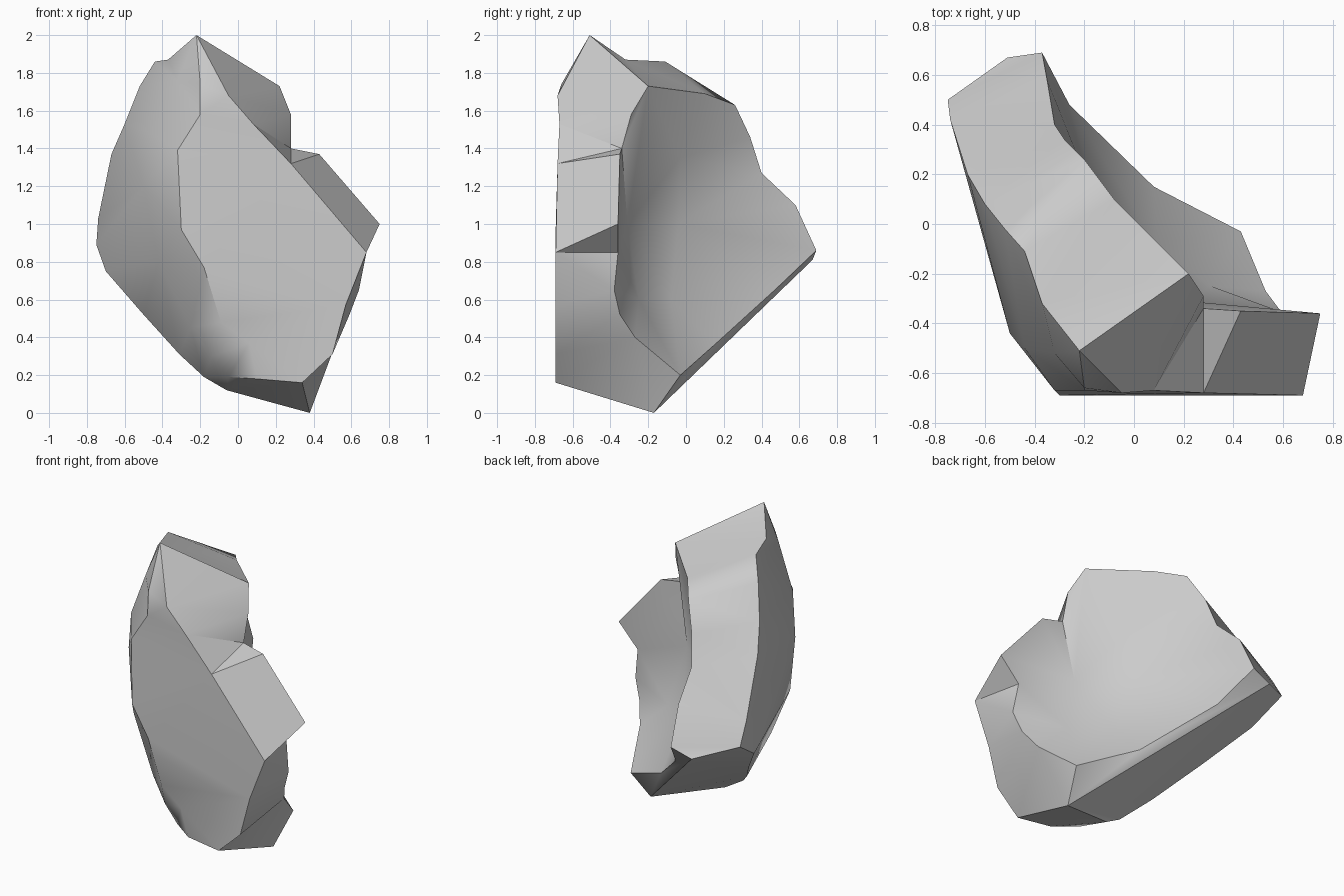
import bpy
import bmesh
import math
from mathutils import Vector

default_cube = bpy.data.objects.get("Cube")
if default_cube:
    bpy.data.objects.remove(default_cube, do_unlink=True)


def path(*points):
    """Turn short coordinate triples into a list of vectors."""
    return [Vector(p) for p in points]


def add_face(bm, points):
    """Add one face, skipping the ones that collapse at a shared corner."""
    unique = []
    for p in points:
        if all((p - q).length > 0.001 for q in unique):
            unique.append(p)
    if len(unique) > 2:
        bm.faces.new([bm.verts.new(p) for p in unique])


def add_strip(bm, first, second):
    """Zip two polylines together, always closing the shorter diagonal."""
    i = j = 0
    while i + 1 < len(first) or j + 1 < len(second):
        can_first = i + 1 < len(first)
        can_second = j + 1 < len(second)
        if can_first and can_second:
            step_first = ((first[i + 1] - second[j]).length
                          < (first[i] - second[j + 1]).length)
        else:
            step_first = can_first
        if step_first:
            add_face(bm, [first[i], first[i + 1], second[j]])
            i += 1
        else:
            add_face(bm, [first[i], second[j + 1], second[j]])
            j += 1


# Corners shared by several broken edges
peak, inner_peak = path((-.22, -.51, 2), (.22, -.2, 1.73))
back_outer, back_tip, back_inner = path(
    (-.75, .5, .89), (-.51, .67, .81), (-.37, .69, .86))
foot, foot_inner = path((.38, -.17, 0), (.43, -.03, .2))
foot_outer, foot_side = path((-.06, -.33, .12), (-.05, -.57, .19))
foot_toe, foot_front = path((.1, -.67, .18), (.34, -.69, .16))

# Upper rim, running from the peak to the back corner
rim_outer = [peak] + path(
    (-.37, -.32, 1.87), (-.44, -.11, 1.86), (-.52, -.02, 1.73),
    (-.6, .08, 1.53), (-.67, .2, 1.37), (-.74, .42, 1.03)) + [back_outer]
rim_inner = [inner_peak] + path(
    (-.08, .1, 1.69), (-.2, .26, 1.63), (-.28, .34, 1.46),
    (-.32, .4, 1.27), (-.35, .58, 1.1)) + [back_inner]

# Lower break, running from the back corner to the foot
break_outer = [back_outer] + path(
    (-.7, .28, .75), (-.5, .05, .52), (-.31, -.2, .31),
    (-.18, -.35, .19)) + [foot_outer]
break_inner = [back_inner] + path(
    (-.26, .48, .66), (.08, .15, .36)) + [foot_inner]

# Notched side, running from the peak down to the foot
notch_front = [peak] + path(
    (-.05, -.68, 1.68), (.08, -.67, 1.53), (.28, -.68, 1.32),
    (.68, -.69, .85), (.57, -.69, .57), (.5, -.69, .31)) + [foot_front]
notch_back = [inner_peak] + path(
    (.28, -.29, 1.58), (.28, -.34, 1.4), (.43, -.35, 1.37),
    (.75, -.36, 1), (.61, -.36, .85), (.64, -.38, .65),
    (.59, -.35, .52), (.53, -.27, .4))

# Outer bulge and the crease that borders the flat front
bulge = [peak] + path(
    (-.32, -.52, 1.76), (-.44, -.5, 1.47), (-.5, -.44, 1.2),
    (-.42, -.5, .8), (-.25, -.54, .45), (-.14, -.57, .3)) + [foot_side]
crease = [peak] + path(
    (-.2, -.66, 1.74), (-.2, -.67, 1.58), (-.32, -.67, 1.39),
    (-.3, -.69, .97), (-.18, -.69, .77), (-.09, -.68, .48),
    (.06, -.69, .37)) + [foot_toe]

# Soft valley and hollow of the inner side
valley = [inner_peak] + path(
    (.21, -.31, 1), (.31, -.25, .6)) + [foot_inner]
hollow = [inner_peak] + path(
    (-.04, -.03, 1.35), (-.1, -.04, 1), (.09, -.08, .6)) + [foot_inner]

bm = bmesh.new()
for first, second in (
        (rim_outer[:3], rim_inner[:3]),
        (rim_outer[2:], rim_inner[2:] + [back_tip]),
        (notch_front, notch_back),
        (rim_outer, bulge[:4]),
        (break_outer, bulge[3:]),
        (bulge, crease),
        (crease, notch_front),
        (rim_inner + break_inner[1:], hollow),
        (hollow, valley),
        (valley, notch_back + [foot_inner]),
        (break_outer, [back_tip, foot]),
        (break_inner, [back_tip, foot]),
        ([foot_side, foot_toe, foot_front], [foot_outer, foot])):
    add_strip(bm, first, second)

# Small faces closing the foot
add_face(bm, [foot_front, notch_back[-1], foot])
add_face(bm, [notch_back[-1], foot_inner, foot])

bmesh.ops.remove_doubles(bm, verts=bm.verts[:], dist=0.001)
bmesh.ops.recalc_face_normals(bm, faces=bm.faces[:])
mesh = bpy.data.meshes.new("rock_shard")
bm.to_mesh(mesh)
bm.free()
shard = bpy.data.objects.new("rock_shard", mesh)
bpy.context.collection.objects.link(shard)

# Single plain stone colour
stone = bpy.data.materials.new("stone_grey")
stone.use_nodes = True
colour = (.6, .6, .6, 1)
stone.diffuse_color = colour
stone.node_tree.nodes["Principled BSDF"].inputs["Base Color"].default_value = colour
mesh.materials.append(stone)

# Soft curved sides with crisp broken edges
bpy.ops.object.select_all(action='DESELECT')
shard.select_set(True)
bpy.context.view_layer.objects.active = shard
bpy.ops.object.shade_smooth_by_angle(angle=math.radians(35))
